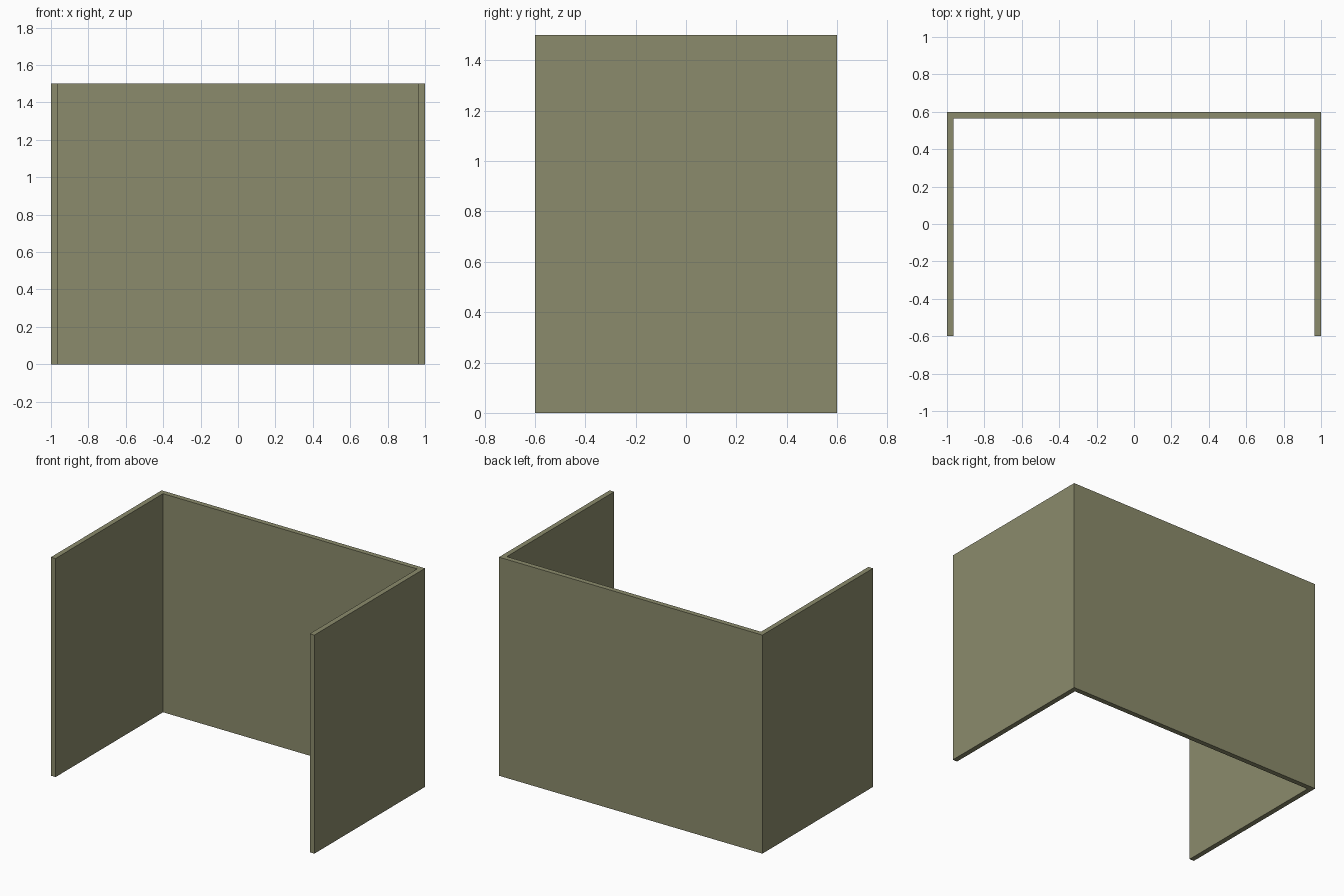
import bpy, bmesh
from mathutils import Vector

if "Cube" in bpy.data.objects:
    bpy.data.objects.remove(bpy.data.objects["Cube"])

W, D, H, T = 1.0, 0.6, 1.5, 0.035  # half width, half depth, height, wall thickness

# U-shaped floor plan, open at the front; right half mirrored to the left
right = [(W, D), (W, -D), (W - T, -D), (W - T, D - T)]
plan = right + [(-x, y) for x, y in reversed(right)]

# Extrude the plan into one continuous three-sided wall
bm = bmesh.new()
base = bm.faces.new([bm.verts.new((x, y, 0)) for x, y in plan])
top = bmesh.ops.extrude_face_region(bm, geom=[base], use_keep_orig=True)
bmesh.ops.translate(bm, vec=Vector((0, 0, H)),
                    verts=[g for g in top["geom"] if isinstance(g, bmesh.types.BMVert)])
bmesh.ops.recalc_face_normals(bm, faces=bm.faces)
mesh = bpy.data.meshes.new("partition_wall")
bm.to_mesh(mesh)
bm.free()

# Olive paint
olive = bpy.data.materials.new("olive")
olive.diffuse_color = (0.26, 0.26, 0.15, 1)
olive.use_nodes = True
olive.node_tree.nodes["Principled BSDF"].inputs["Base Color"].default_value = olive.diffuse_color
mesh.materials.append(olive)

wall = bpy.data.objects.new("partition_wall", mesh)
bpy.context.collection.objects.link(wall)
